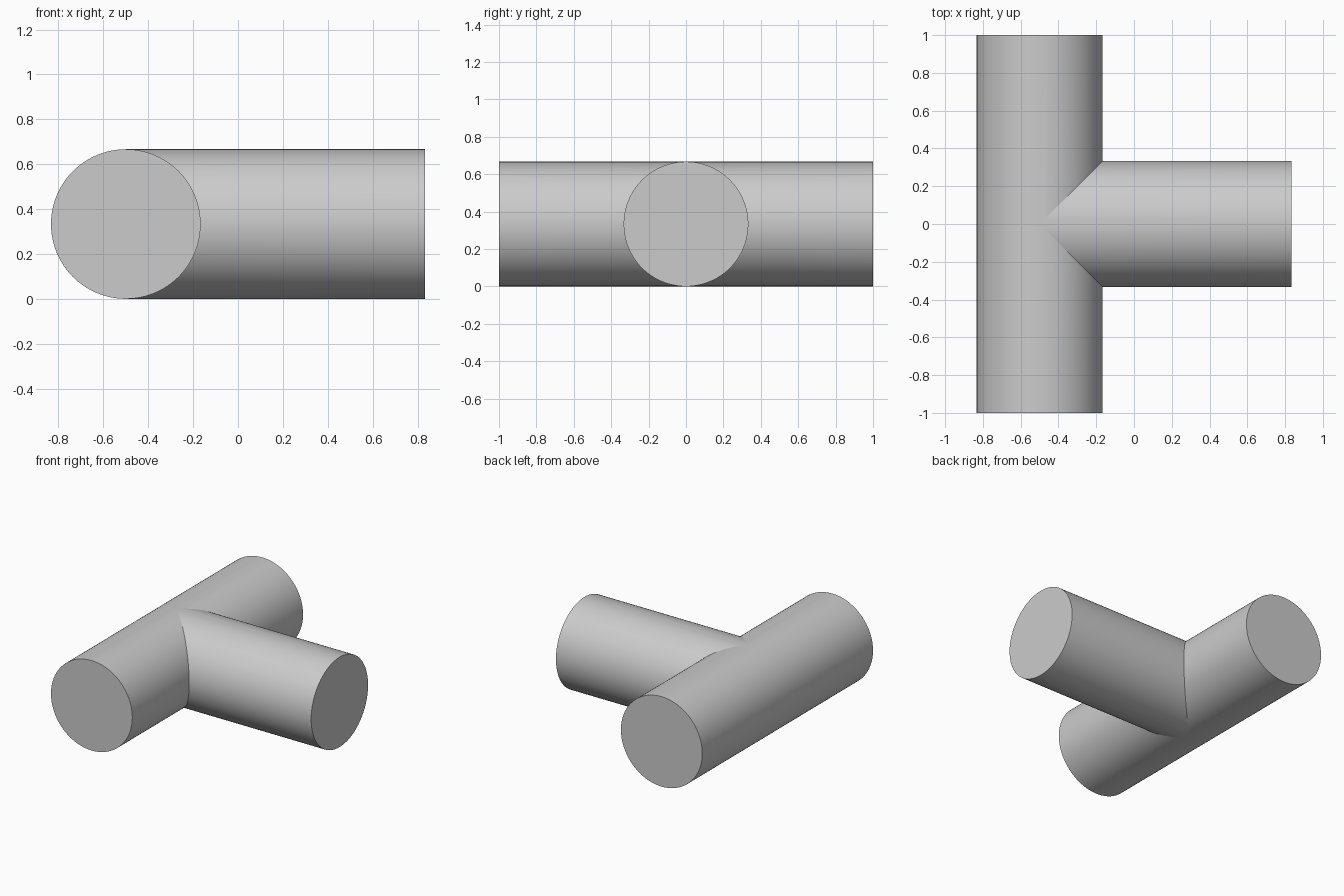
import bpy
import bmesh
from math import cos, sin, pi, radians
from mathutils import Vector

if "Cube" in bpy.data.objects:
    bpy.data.objects.remove(bpy.data.objects["Cube"], do_unlink=True)

R = 1 / 3        # pipe radius
AXIS_X = -0.5    # x of the main pipe's axis
END_X = 0.833    # open end of the branch
SIDES = 96

grey = bpy.data.materials.new("grey")
grey.use_nodes = True
colour = (0.6, 0.6, 0.6, 1)
grey.diffuse_color = colour
grey.node_tree.nodes["Principled BSDF"].inputs["Base Color"].default_value = colour

bm = bmesh.new()
circle = [(R * cos(2 * pi * i / SIDES), R * sin(2 * pi * i / SIDES)) for i in range(SIDES)]


def add_leg(outer, inner):
    """Capped tube from an end ring to the mitred ring at the joint."""
    a = [bm.verts.new(outer(u, v)) for u, v in circle]
    b = [bm.verts.new(inner(u, v)) for u, v in circle]
    bm.faces.new(a)
    for i in range(SIDES):
        j = (i + 1) % SIDES
        bm.faces.new((a[i], a[j], b[j], b[i]))


# Main pipe: two halves, cut back on the side where the branch enters
for side in (-1, 1):
    add_leg(lambda u, v: Vector((AXIS_X + u, side, R + v)),
            lambda u, v: Vector((AXIS_X + u, side * max(u, 0), R + v)))

# Branch pipe: its inner end follows the mitre of both halves
add_leg(lambda u, v: Vector((END_X, u, R + v)),
        lambda u, v: Vector((AXIS_X + abs(u), u, R + v)))

# Weld the three legs into one closed skin
bmesh.ops.remove_doubles(bm, verts=bm.verts, dist=1e-5)
bmesh.ops.recalc_face_normals(bm, faces=bm.faces)

mesh = bpy.data.meshes.new("tee_pipe")
bm.to_mesh(mesh)
bm.free()
mesh.materials.append(grey)
tee = bpy.data.objects.new("tee_pipe", mesh)
bpy.context.collection.objects.link(tee)

# Smooth barrels with crisp end rims and joint seam
bpy.ops.object.select_all(action="DESELECT")
tee.select_set(True)
bpy.context.view_layer.objects.active = tee
bpy.ops.object.shade_smooth_by_angle(angle=radians(5))
